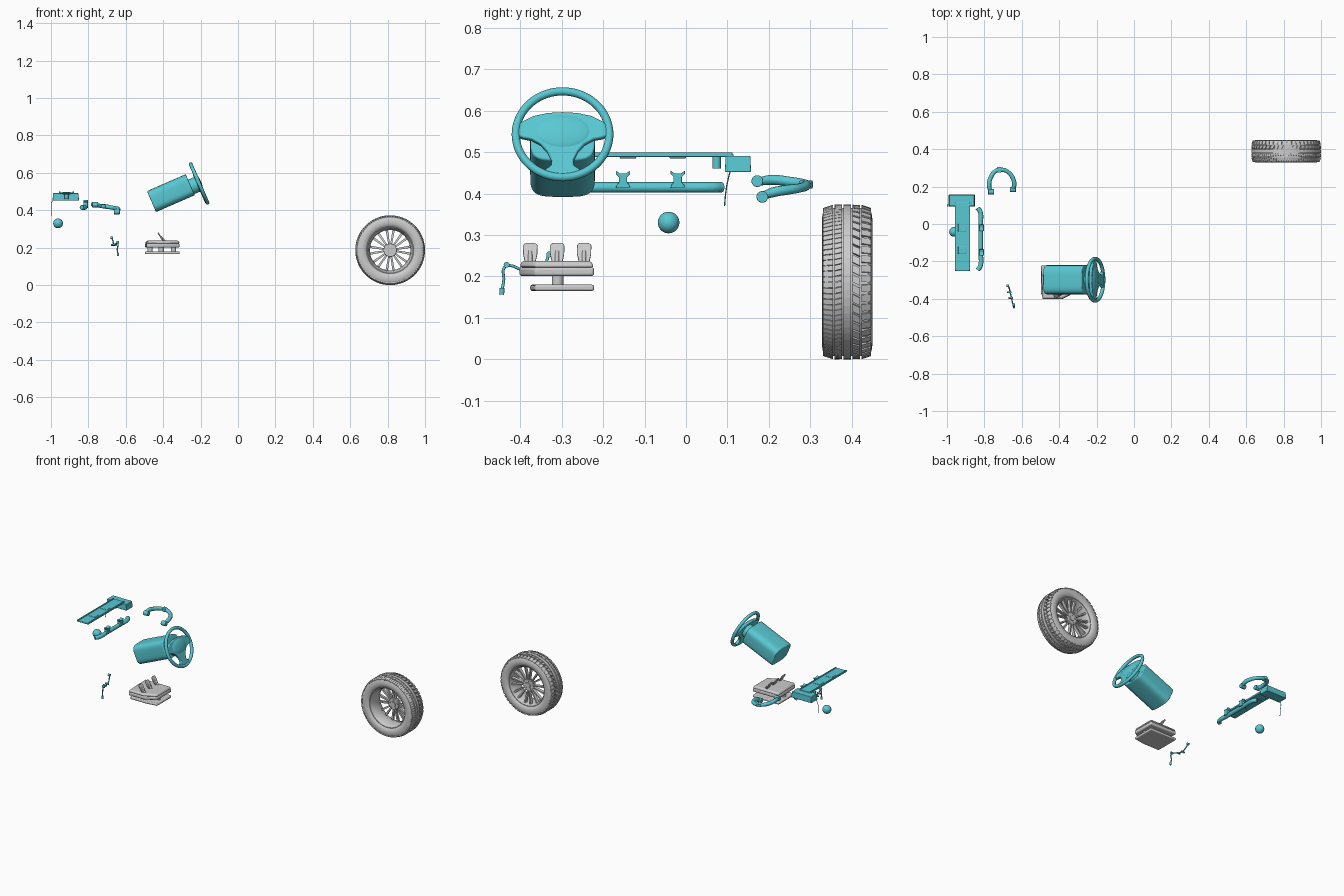
import bpy, bmesh
from math import sin, cos, pi, radians
from mathutils import Matrix, Vector

if "Cube" in bpy.data.objects:
    bpy.data.objects.remove(bpy.data.objects["Cube"])

teal = bpy.data.materials.new("teal")
teal.diffuse_color = (0.10, 0.58, 0.65, 1)
teal.use_nodes = True
teal.node_tree.nodes["Principled BSDF"].inputs["Base Color"].default_value = teal.diffuse_color


def finish(name, bm, mat=teal, bevel=0, m=None):
    if m:
        bm.transform(m)
    bmesh.ops.recalc_face_normals(bm, faces=bm.faces)
    me = bpy.data.meshes.new(name)
    bm.to_mesh(me)
    bm.free()
    ob = bpy.data.objects.new(name, me)
    bpy.context.collection.objects.link(ob)
    if mat:
        me.materials.append(mat)
    if bevel:
        b = ob.modifiers.new("bevel", 'BEVEL')
        b.width, b.segments, b.limit_method = bevel, 3, 'ANGLE'
        b.angle_limit = radians(40)
    return ob


def prism(name, pts, z0, z1, mat=teal, bevel=0, m=None, taper=1):
    bm = bmesh.new()
    c = sum((Vector(p) for p in pts), Vector((0, 0))) / len(pts)
    lo = [bm.verts.new((x, y, z0)) for x, y in pts]
    hi = [bm.verts.new((c.x + (x - c.x) * taper, c.y + (y - c.y) * taper, z1)) for x, y in pts]
    n = len(pts)
    bm.faces.new(lo)
    bm.faces.new(hi)
    for i in range(n):
        bm.faces.new((lo[i], lo[(i + 1) % n], hi[(i + 1) % n], hi[i]))
    return finish(name, bm, mat, bevel, m)


def box(name, x0, x1, y0, y1, z0, z1, mat=teal, bevel=0.003, taper=1):
    return prism(name, [(x0, y0), (x1, y0), (x1, y1), (x0, y1)], z0, z1, mat, bevel, None, taper)


def rod(name, p, q, r, mat=teal, r2=None, bevel=0):
    p, q = Vector(p), Vector(q)
    d = q - p
    bm = bmesh.new()
    bmesh.ops.create_cone(bm, cap_ends=True, segments=32, radius1=r,
                          radius2=r if r2 is None else r2, depth=d.length)
    m = Matrix.Translation((p + q) / 2) @ d.to_track_quat('Z', 'Y').to_matrix().to_4x4()
    return finish(name, bm, mat, bevel, m)


def tube(name, pts, r, radii=None):
    cu = bpy.data.curves.new(name, 'CURVE')
    cu.dimensions, cu.bevel_depth, cu.bevel_resolution = '3D', r, 4
    cu.use_fill_caps = True
    s = cu.splines.new('BEZIER')
    s.bezier_points.add(len(pts) - 1)
    for i, (b, p) in enumerate(zip(s.bezier_points, pts)):
        b.co = p
        b.handle_left_type = b.handle_right_type = 'AUTO'
        b.radius = radii[i] if radii else 1
    ob = bpy.data.objects.new(name, cu)
    bpy.context.collection.objects.link(ob)
    cu.materials.append(teal)
    bpy.ops.object.select_all(action='DESELECT')
    ob.select_set(True)
    bpy.context.view_layer.objects.active = ob
    bpy.ops.object.convert(target='MESH')
    return ob


# Road wheel: local axis along y
C = Matrix.Translation((0.8135, 0.389, 0.1865))


def polar(r, a, y):
    return Vector((r * cos(a), y, r * sin(a)))


def lathe(name, prof, n=96):
    bm = bmesh.new()
    rings = [[bm.verts.new(polar(r, 2 * pi * i / n, y)) for r, y in prof] for i in range(n)]
    k = len(prof)
    for i in range(n):
        for j in range(k):
            a, b = rings[i], rings[(i + 1) % n]
            bm.faces.new((a[j], a[(j + 1) % k], b[(j + 1) % k], b[j]))
    return finish(name, bm, None, 0, C)


side = [(0.122, 0.046), (0.127, 0.053), (0.140, 0.0595), (0.152, 0.061), (0.165, 0.059),
        (0.174, 0.056), (0.179, 0.050)]
lathe("tire_carcass", side + [(r, -y) for r, y in reversed(side)])
bm = bmesh.new()
# rows: y start, y end, block count, skew, gap, outer shoulder drop at each end
rows = [(-0.058, -0.034, 84, 0.0, 0.12, 0.008, 0), (-0.030, -0.013, 84, 0.02, 0.10, 0, 0),
        (-0.009, 0.009, 60, 0.0, 0.0, 0, 0), (0.013, 0.031, 48, -0.05, 0.22, 0, 0),
        (0.035, 0.058, 48, 0.0, 0.28, 0, 0.008)]
for y0, y1, n, skew, gap, d0, d1 in rows:
    for i in range(n):
        a0, a1 = 2 * pi * i / n, 2 * pi * (i + 1 - gap) / n
        v = [bm.verts.new(polar(r, a + s, y)) for y, s, d in ((y0, 0, d0), (y1, skew, d1))
             for a in (a0, a1) for r in (0.172, 0.1865 - d)]
        for f in ((1, 3, 7, 5), (0, 1, 5, 4), (2, 6, 7, 3), (0, 2, 3, 1), (4, 5, 7, 6), (0, 4, 6, 2)):
            bm.faces.new([v[q] for q in f])
finish("tire_tread", bm, None, 0, C)
lathe("rim_barrel", [(0.128, 0.051), (0.128, 0.044), (0.119, 0.036), (0.112, 0.0), (0.119, -0.036),
                     (0.128, -0.044), (0.128, -0.051), (0.122, -0.051), (0.114, -0.036),
                     (0.108, 0.0), (0.114, 0.036), (0.122, 0.051)])
bm = bmesh.new()
for i in range(16):
    mid = 2 * pi * (i // 2) / 8 + pi / 2
    s = 1 if i % 2 else -1
    pts = []
    for r, off, w, y0, y1 in ((0.026, 0.17, 0.0045, 0.018, 0.034), (0.114, 0.17, 0.0065, 0.026, 0.043)):
        a = mid + s * off
        t = Vector((-sin(a), 0, cos(a)))
        pts += [polar(r, a, y) + t * k * w for y, k in ((y0, 1), (y0, -1), (y1, 0.7), (y1, -0.7))]
    bmesh.ops.convex_hull(bm, input=[bm.verts.new(p) for p in pts])
finish("rim_spokes", bm, None, 0, C)
hub = C.translation
rod("rim_hub", hub + Vector((0, 0.010, 0)), hub + Vector((0, 0.035, 0)), 0.036, None, None, 0.003)
rod("hub_cap", hub + Vector((0, 0.034, 0)), hub + Vector((0, 0.040, 0)), 0.016, None, None, 0.002)
rod("hub_boss", hub + Vector((0, 0.004, 0)), hub + Vector((0, 0.012, 0)), 0.017, None)
for i in range(5):
    p = hub + polar(0.025, 2 * pi * i / 5 + pi / 2, 0)
    rod("lug_nut", p + Vector((0, 0.006, 0)), p + Vector((0, 0.037, 0)), 0.0045, None)

# Steering wheel: local x across, y up the wheel plane, z along the column
t = radians(23.5)
M = Matrix(((0, -sin(t), cos(t), -0.208), (1, 0, 0, -0.298), (0, cos(t), sin(t), 0.543), (0, 0, 0, 1)))
bpy.ops.mesh.primitive_torus_add(major_radius=0.113, minor_radius=0.0098, major_segments=72, minor_segments=16)
ring = bpy.context.object
ring.name = "steering_ring"
ring.matrix_world = M
ring.data.materials.append(teal)
half = [(0, 0.057), (0.035, 0.055), (0.07, 0.047), (0.09, 0.036), (0.108, 0.026), (0.113, 0.008),
        (0.108, -0.006), (0.095, -0.010), (0.075, -0.014), (0.053, -0.027), (0.037, -0.046),
        (0.026, -0.070), (0.027, -0.083), (0.040, -0.092), (0.045, -0.101), (0.02, -0.113)]
prism("steering_pad", half + [(-x, y) for x, y in reversed(half[1:])], -0.012, 0.006, teal, 0.004, M)
bm = bmesh.new()
bmesh.ops.create_uvsphere(bm, u_segments=40, v_segments=20, radius=1)
finish("steering_pad_dome", bm, teal, 0,
       M @ Matrix.Translation((0, 0.006, 0)) @ Matrix.Diagonal((0.072, 0.046, 0.014, 1)))
circle = [(0.042 * cos(2 * pi * i / 40), 0.042 * sin(2 * pi * i / 40)) for i in range(40)]
prism("column_neck", circle, -0.065, -0.004, teal, 0, M)


def sq(v):
    return (1 if v > 0 else -1) * abs(v) ** 0.5


shroud = [(0.078 * sq(cos(a)), 0.013 + 0.061 * sq(sin(a))) for a in [2 * pi * i / 64 for i in range(64)]]
prism("column_shroud", shroud, -0.272, -0.046, teal, 0.005, M)

# Pedal box
base = [(-0.497, -0.222), (-0.312, -0.222), (-0.312, -0.365), (-0.385, -0.402), (-0.49, -0.402)]
prism("pedal_body_rim", base, 0.201, 0.222, None, 0.006)
prism("pedal_body_top", base, 0.222, 0.237, None, 0.006, None, 0.93)
prism("pedal_base_plate", [(x, max(y, -0.376)) for x, y in base[:4]] + [(-0.497, -0.376)],
      0.165, 0.180, None, 0.005)
for x in (-0.47, -0.41, -0.345):
    rod("pedal_post", (x, -0.31, 0.175), (x, -0.31, 0.205), 0.014, None)
foot = [(-0.013, 0), (0.013, 0), (0.017, 0.022), (0.0175, 0.046), (0.012, 0.052), (-0.012, 0.052),
        (-0.0175, 0.046), (-0.017, 0.022)]
for y in (-0.376, -0.311, -0.246):
    tilt = radians(32)
    m = Matrix(((0, -sin(tilt), cos(tilt), -0.40), (1, 0, 0, y), (0, cos(tilt), sin(tilt), 0.235), (0, 0, 0, 1)))
    prism("pedal", foot, -0.003, 0.004, None, 0.002, m)
    rod("pedal_arm", (-0.415, y, 0.26), (-0.385, y, 0.23), 0.005, None)

# Small bent linkage
link = [(-0.642, -0.445, 0.162), (-0.645, -0.440, 0.190), (-0.642, -0.438, 0.222), (-0.648, -0.425, 0.226),
        (-0.655, -0.395, 0.216), (-0.662, -0.365, 0.214), (-0.668, -0.340, 0.232), (-0.675, -0.330, 0.258)]
tube("linkage_bar", link, 0.0035)
rod("linkage_foot", (-0.642, -0.445, 0.156), (-0.642, -0.444, 0.172), 0.006)
rod("linkage_head", (-0.681, -0.330, 0.253), (-0.668, -0.330, 0.253), 0.007)
rod("linkage_joint", (-0.649, -0.433, 0.228), (-0.635, -0.433, 0.228), 0.007)
for k in (4, 5):
    x, y, z = link[k]
    rod("linkage_bush", (x - 0.016, y, z), (x + 0.008, y, z), 0.005)

# Horseshoe control arm
arm = [(-0.765, 0.172, 0.428), (-0.775, 0.205, 0.433), (-0.763, 0.255, 0.428), (-0.738, 0.284, 0.424),
       (-0.708, 0.290, 0.420), (-0.672, 0.277, 0.414), (-0.648, 0.245, 0.409), (-0.640, 0.210, 0.403),
       (-0.648, 0.185, 0.394)]
tube("control_arm", arm, 0.012, [0.8, 1, 1, 0.9, 1, 0.9, 1, 1, 0.8])
rod("control_arm_eye", (-0.780, 0.172, 0.430), (-0.748, 0.172, 0.430), 0.014, bevel=0.002)
rod("control_arm_eye", (-0.664, 0.184, 0.392), (-0.632, 0.184, 0.392), 0.014, bevel=0.002)
rod("control_arm_ball", (-0.720, 0.290, 0.412), (-0.720, 0.290, 0.432), 0.016, bevel=0.003)

# Cross bar with two spool brackets
tube("cross_bar", [(-0.836, -0.246, 0.415), (-0.822, -0.226, 0.415), (-0.820, -0.15, 0.415),
                   (-0.820, -0.08, 0.415), (-0.820, 0.0, 0.415), (-0.822, 0.065, 0.415),
                   (-0.836, 0.086, 0.415)], 0.0125)
spool = [(-0.017, 0.413), (0.017, 0.413), (0.016, 0.420), (0.010, 0.427), (0.010, 0.440), (0.017, 0.447),
         (0.017, 0.455), (0.008, 0.449), (-0.008, 0.449), (-0.017, 0.455), (-0.017, 0.447),
         (-0.010, 0.440), (-0.010, 0.427), (-0.016, 0.420)]
A = Matrix(((0, 0, 1, 0), (1, 0, 0, 0), (0, 1, 0, 0), (0, 0, 0, 1)))
for y in (-0.152, -0.020):
    prism("bar_bracket", spool, -0.826, -0.803, teal, 0.001, Matrix.Translation((0, y, 0)) @ A)

# Long panel with end box, rails and hook
box("panel_plate", -0.957, -0.877, -0.252, 0.115, 0.488, 0.495)
for x in (-0.957, -0.885):
    box("panel_rail", x, x + 0.008, -0.25, 0.112, 0.489, 0.499, teal, 0.001)
for y in (-0.14, -0.02):
    box("panel_boss", -0.94, -0.895, y - 0.02, y + 0.02, 0.485, 0.497, teal, 0.002)
box("panel_end_box", -0.992, -0.850, 0.094, 0.157, 0.452, 0.491, teal, 0.003, 0.95)
rod("panel_stub", (-0.917, 0.074, 0.460), (-0.917, 0.074, 0.490), 0.010)
tube("panel_hook", [(-0.985, 0.108, 0.458), (-0.997, 0.103, 0.44), (-0.998, 0.097, 0.41), (-0.998, 0.093, 0.37)], 0.0015)

# Shift knob
bm = bmesh.new()
bmesh.ops.create_uvsphere(bm, u_segments=32, v_segments=20, radius=0.026)
finish("shift_knob", bm, teal, 0, Matrix.Translation((-0.962, -0.042, 0.330)))

bpy.ops.object.select_all(action='SELECT')
bpy.context.view_layer.objects.active = ring
bpy.ops.object.shade_smooth_by_angle(angle=radians(35))
